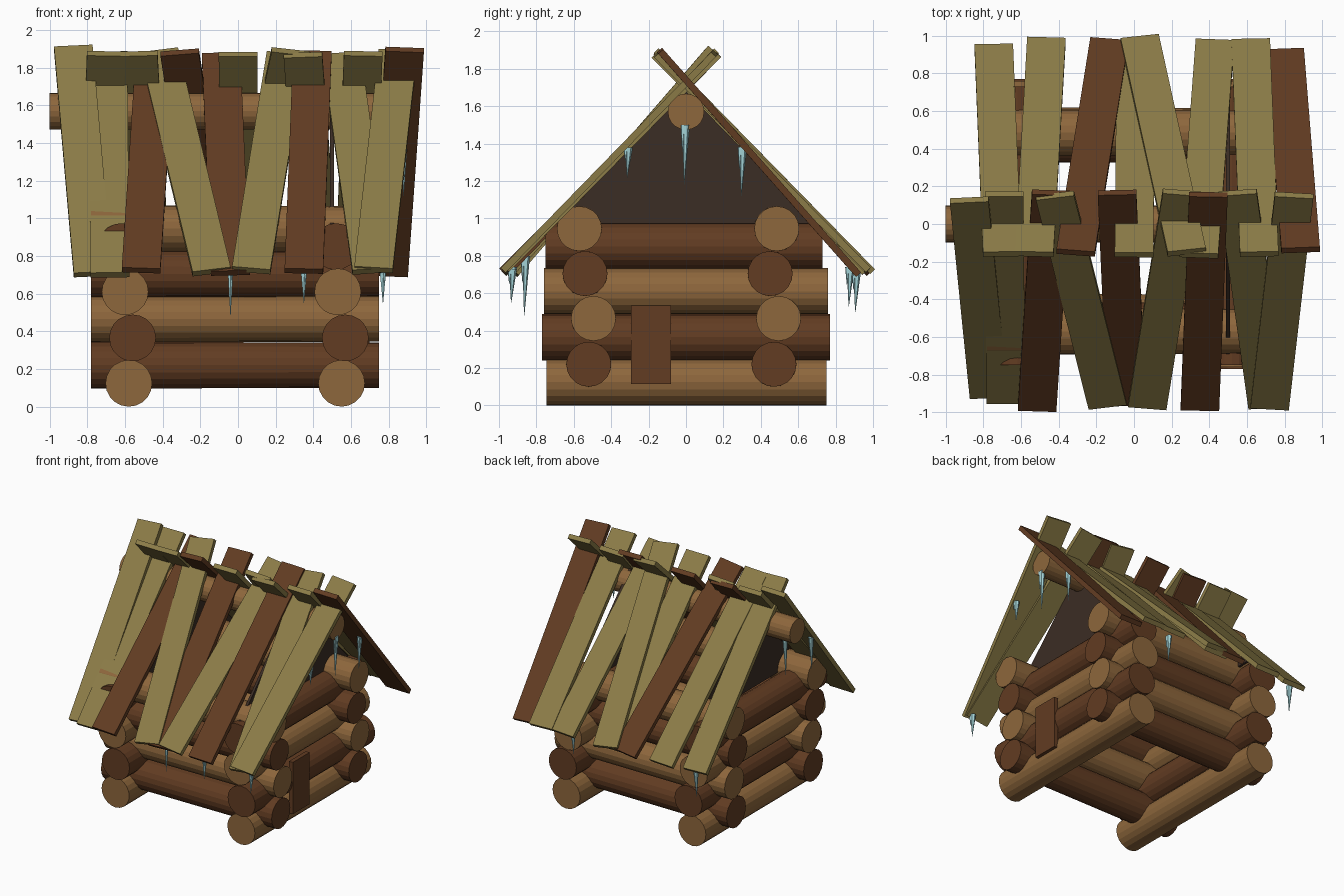
import bpy, bmesh
from mathutils import Vector, Matrix

cube = bpy.data.objects.get("Cube")
if cube:
    bpy.data.objects.remove(cube)


def material(name, rgb):
    m = bpy.data.materials.new(name)
    m.use_nodes = True
    m.diffuse_color = (*rgb, 1)
    m.node_tree.nodes["Principled BSDF"].inputs["Base Color"].default_value = (*rgb, 1)
    return m


LIGHT = material("light_log", (0.27, 0.135, 0.045))
DARK = material("dark_wood", (0.122, 0.045, 0.016))
OLIVE = material("olive_board", (0.262, 0.203, 0.064))
GABLE = material("gable_wood", (0.044, 0.026, 0.018))
ICE = material("ice", (0.38, 0.68, 0.71))


def finish(name, bm, mat):
    bmesh.ops.recalc_face_normals(bm, faces=bm.faces)
    me = bpy.data.meshes.new(name)
    bm.to_mesh(me)
    bm.free()
    me.materials.append(mat)
    ob = bpy.data.objects.new(name, me)
    bpy.context.collection.objects.link(ob)


def rod(name, a, b, r1, r2, mat, sides=20):
    """Cylinder or cone running from point a to point b."""
    a, b = Vector(a), Vector(b)
    d = b - a
    turn = d.to_track_quat('Z', 'Y').to_matrix().to_4x4()
    bm = bmesh.new()
    bmesh.ops.create_cone(bm, cap_ends=True, segments=sides, radius1=r1, radius2=r2,
                          depth=d.length, matrix=Matrix.Translation((a + b) / 2) @ turn)
    finish(name, bm, mat)


def box(name, size, matrix, mat):
    bm = bmesh.new()
    bmesh.ops.create_cube(bm, size=1, matrix=matrix @ Matrix.Diagonal((*size, 1)))
    finish(name, bm, mat)


# Side wall logs, running front to back: height, right x, left x, front y, back y
side_logs = [(0.124, -0.58, 0.55, -0.745, 0.75), (0.365, -0.56, 0.57, -0.77, 0.77),
             (0.61, -0.60, 0.53, -0.76, 0.76), (0.85, -0.62, 0.52, -0.75, 0.73)]
for i, (z, xr, xl, y0, y1) in enumerate(side_logs):
    for side, x in (("right", xr), ("left", xl)):
        rod(f"{side}_wall_log_{i + 1}", (x, y0, z), (x, y1, z), 0.124, 0.124,
            DARK if i % 2 else LIGHT)

# Front and back wall logs, running across: height, front y, back y
cross_logs = [(0.22, -0.52, 0.47), (0.465, -0.495, 0.495),
              (0.705, -0.54, 0.45), (0.945, -0.57, 0.485)]
for i, (z, yf, yb) in enumerate(cross_logs):
    for side, y in (("front", yf), ("back", yb)):
        rod(f"{side}_wall_log_{i + 1}", (-0.78, y, z), (0.75, y, z), 0.124, 0.12,
            LIGHT if i % 2 else DARK)

# Ridge log
rod("ridge_log", (-1, 0, 1.57), (0.89, 0, 1.57), 0.097, 0.097, LIGHT)

# Gable panels closing both ends under the roof
for side, x in (("right", -0.51), ("left", 0.49)):
    bm = bmesh.new()
    tri = [bm.verts.new((x, y, z)) for y, z in ((-0.73, 0.93), (0.73, 0.93), (0, 1.68))]
    face = bm.faces.new(tri)
    ext = bmesh.ops.extrude_face_region(bm, geom=[face])["geom"]
    bmesh.ops.translate(bm, vec=(0.02, 0, 0),
                        verts=[v for v in ext if isinstance(v, bmesh.types.BMVert)])
    finish(f"{side}_gable", bm, GABLE)

# Door
box("door", (0.035, 0.215, 0.42), Matrix.Translation((0.682, -0.187, 0.325)), DARK)


def board(name, s, x_low, x_top, mat, lift_low, lift_top, slide):
    """Roof board on the slope whose eave lies on side s of the y axis."""
    up = Vector((0, s * 1.16, 1.13)).normalized()
    along = Vector((0, -s * 1.13, 1.16)).normalized()
    low = Vector((x_low, s * 0.965, 0.72)) + up * lift_low + along * slide
    top = Vector((x_top, -s * 0.16, 1.875)) + up * lift_top
    d = (top - low).normalized()
    w = d.cross(up).normalized()
    n = w.cross(d)
    frame = Matrix((w, d, n)).transposed().to_4x4()
    box(name, (0.205, (top - low).length, 0.036),
        Matrix.Translation((low + top) / 2) @ frame, mat)


# Roof boards: eave x, ridge x, colour, lift at eave, lift at ridge, slide
front_boards = [(-0.77, -0.875, OLIVE, -0.05, 0.045, 0.025), (-0.68, -0.69, OLIVE, -0.03, 0, 0),
                (-0.515, -0.44, DARK, 0.015, -0.01, -0.01), (-0.14, -0.42, OLIVE, -0.005, 0.012, 0),
                (-0.04, -0.09, DARK, -0.015, -0.01, 0), (0.07, 0.255, OLIVE, 0.005, -0.01, 0),
                (0.35, 0.395, DARK, 0.01, 0.005, -0.01), (0.71, 0.55, OLIVE, 0, -0.01, 0),
                (0.72, 0.85, OLIVE, 0.01, 0.01, 0)]
back_boards = [(-0.745, -0.70, OLIVE, -0.015, 0, 0.015), (-0.465, -0.53, OLIVE, 0.01, 0, -0.01),
               (-0.13, -0.31, DARK, 0, 0.01, -0.01), (0.03, 0.28, OLIVE, 0.02, 0.015, -0.01),
               (0.01, 0, OLIVE, -0.015, -0.005, 0), (0.43, 0.345, OLIVE, 0.005, -0.01, 0),
               (0.62, 0.665, OLIVE, 0.01, 0, 0), (0.80, 0.885, DARK, -0.045, 0.03, 0.02)]
for side, s, boards in (("front", -1, front_boards), ("back", 1, back_boards)):
    for i, spec in enumerate(boards):
        board(f"{side}_roof_board_{i + 1}", s, *spec)

# Icicles: x, y, top, tip; each is a long spike with a smaller one beside it
icicles = [(-0.04, -0.855, 0.8, 0.48), (0.35, -0.925, 0.74, 0.55), (0.77, -0.925, 0.73, 0.55),
           (0.40, 0.88, 0.74, 0.53), (-0.73, 0.915, 0.72, 0.5),
           (0.88, 0, 1.5, 1.18), (0.87, -0.305, 1.38, 1.22), (0.88, 0.305, 1.38, 1.12),
           (-0.89, 0, 1.5, 1.18), (-0.91, -0.305, 1.38, 1.12)]
for i, (x, y, top, tip) in enumerate(icicles):
    rod(f"icicle_{i + 1}", (x, y, top), (x, y - 0.01, tip), 0.021, 0.001, ICE, 6)
    rod(f"small_icicle_{i + 1}", (x + 0.005, y - 0.016, top),
        (x + 0.01, y - 0.02, top - (top - tip) * 0.45), 0.014, 0.001, ICE, 5)
